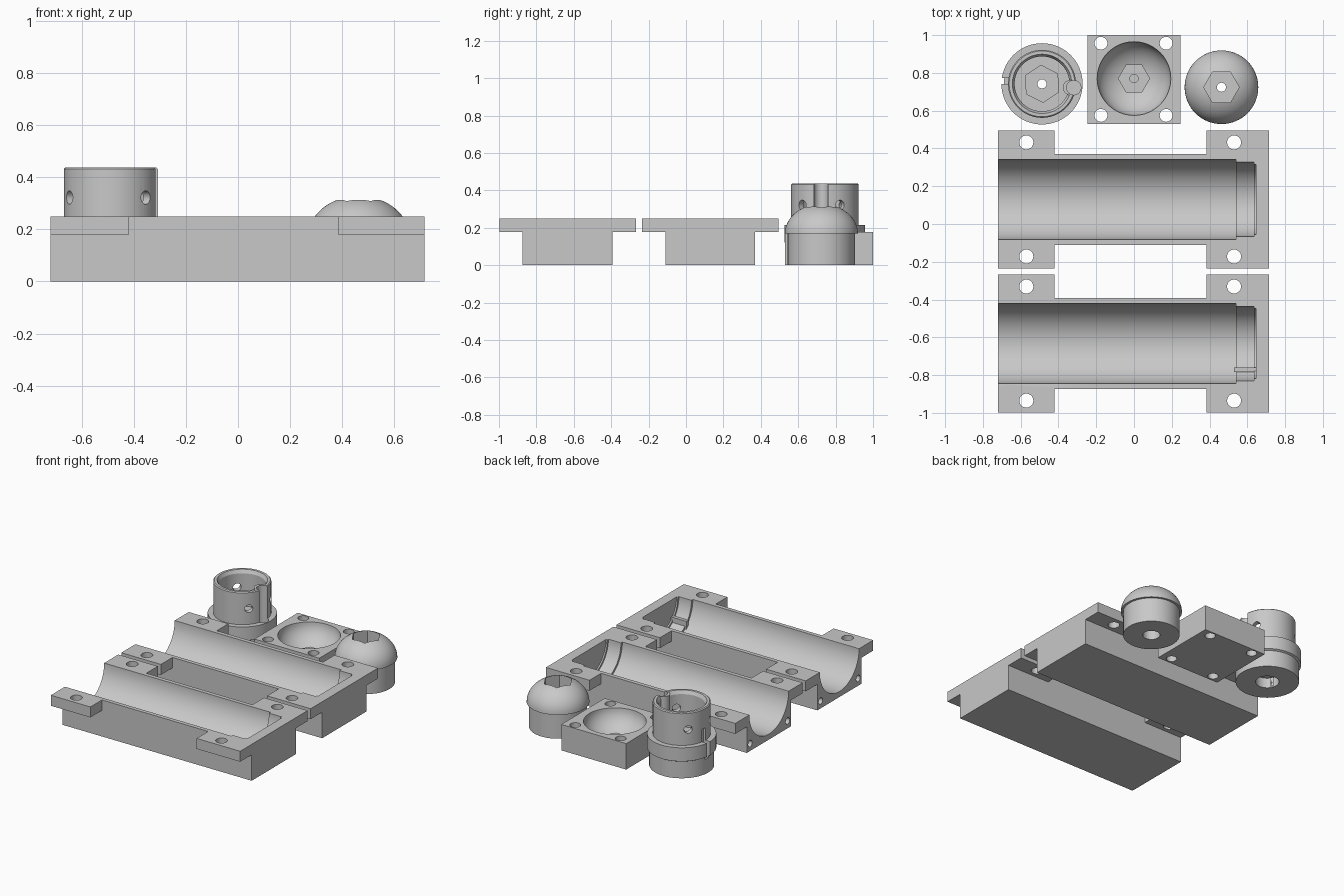
import bpy, bmesh, math
from mathutils import Matrix, Vector

if "Cube" in bpy.data.objects:
    bpy.data.objects.remove(bpy.data.objects["Cube"])

grey = bpy.data.materials.new("light grey")
grey.diffuse_color = (0.58, 0.58, 0.58, 1)
grey.use_nodes = True
grey.node_tree.nodes["Principled BSDF"].inputs["Base Color"].default_value = grey.diffuse_color


def finish(name, bm):
    bmesh.ops.remove_doubles(bm, verts=bm.verts, dist=1e-5)
    bmesh.ops.recalc_face_normals(bm, faces=bm.faces)
    me = bpy.data.meshes.new(name)
    bm.to_mesh(me)
    bm.free()
    me.materials.append(grey)
    ob = bpy.data.objects.new(name, me)
    bpy.context.collection.objects.link(ob)
    return ob


def box(name, x0, x1, y0, y1, z0, z1):
    bm = bmesh.new()
    bmesh.ops.create_cube(bm, size=1)
    for v in bm.verts:
        v.co = Vector(((x0 + x1) / 2 + v.co.x * (x1 - x0),
                       (y0 + y1) / 2 + v.co.y * (y1 - y0),
                       (z0 + z1) / 2 + v.co.z * (z1 - z0)))
    return finish(name, bm)


def rod(name, p0, p1, r, sides=32, turn=0):
    """Cylinder or prism between two points."""
    p0, p1 = Vector(p0), Vector(p1)
    d = p1 - p0
    bm = bmesh.new()
    m = (Matrix.Translation((p0 + p1) / 2)
         @ Vector((0, 0, 1)).rotation_difference(d).to_matrix().to_4x4()
         @ Matrix.Rotation(math.radians(turn), 4, 'Z'))
    bmesh.ops.create_cone(bm, cap_ends=True, segments=sides, radius1=r, radius2=r,
                          depth=d.length, matrix=m)
    return finish(name, bm)


def lathe(name, profile, cx, cy, steps=64):
    """Revolve (radius, height) points about a vertical axis."""
    bm = bmesh.new()
    vs = [bm.verts.new((r, 0, z)) for r, z in profile]
    es = [bm.edges.new(p) for p in zip(vs, vs[1:])]
    bmesh.ops.spin(bm, geom=vs + es, cent=(0, 0, 0), axis=(0, 0, 1),
                   angle=math.tau, steps=steps, use_merge=True)
    bmesh.ops.translate(bm, verts=bm.verts, vec=(cx, cy, 0))
    return finish(name, bm)


def combine(ob, others, op='DIFFERENCE'):
    """Apply booleans, then drop the helper solids."""
    for c in others:
        m = ob.modifiers.new("cut", 'BOOLEAN')
        m.operation, m.object, m.solver = op, c, 'EXACT'
    dg = bpy.context.evaluated_depsgraph_get()
    me = bpy.data.meshes.new_from_object(ob.evaluated_get(dg))
    ob.modifiers.clear()
    ob.data = me
    for c in others:
        bpy.data.objects.remove(c)


def half_shell(name, cy):
    ob = box(name, -0.72, 0.715, cy - 0.24, cy + 0.24, 0, 0.25)
    # bolt flanges at both ends
    combine(ob, [box("flange", x0, x1, cy - 0.365, cy + 0.365, 0.178, 0.25)
                 for x0, x1 in ((-0.72, -0.42), (0.385, 0.715))], 'UNION')
    # trough, narrower seat, shallow end recess
    cuts = [rod("trough", (-0.8, cy, 0.25), (0.54, cy, 0.25), 0.2125, 96),
            rod("seat", (0.45, cy, 0.25), (0.635, cy, 0.25), 0.197, 96),
            rod("recess", (0.5, cy, 0.25), (0.645, cy, 0.25), 0.185, 96)]
    for s in (-1, 1):
        cuts += [rod("bolt", (x, cy + s * 0.302, 0.1), (x, cy + s * 0.302, 0.3), 0.037)
                 for x in (-0.57, 0.53)]
        cuts.append(rod("end_hole", (-0.8, cy + s * 0.203, 0.05),
                        (-0.58, cy + s * 0.203, 0.05), 0.022))
    combine(ob, cuts)
    return ob


half_shell("rear_half_shell", 0.13)
front = half_shell("front_half_shell", -0.633)
combine(front, [box("locating_rib", 0.53, 0.65, -0.783, -0.76, 0.07, 0.135)], 'UNION')

# square block with bowl
block = box("bowl_block", -0.247, 0.245, 0.53, 1.0, 0, 0.178)
arc = [math.radians(a) for a in range(0, 91, 6)]
bowl = [(0.195 * math.cos(a), 0.178 - 0.15 * math.sin(a)) for a in arc[:-1]]
cuts = [lathe("bowl", [(0, 0.25), (0.195, 0.25)] + bowl + [(0, 0.028)], 0, 0.77)]
cuts += [rod("corner", (x, y, -0.1), (x, y, 0.3), 0.034)
         for x in (-0.175, 0.17) for y in (0.575, 0.957)]
combine(block, cuts)
combine(block, [rod("hex_boss", (0, 0.77, 0.015), (0, 0.77, 0.06), 0.085, 6, 90)], 'UNION')
combine(block, [rod("bore", (0, 0.77, 0.012), (0, 0.77, 0.1), 0.022)])

# domed plug with hex pocket
px, py = 0.463, 0.724
dome = [(0.195 * math.cos(a), 0.17 + 0.158 * math.sin(a)) for a in arc[:-1]]
plug = lathe("domed_plug", [(0, 0), (0.18, 0), (0.18, 0.17)] + dome + [(0, 0.328)], px, py)
combine(plug, [rod("hex", (px, py, 0.2), (px, py, 0.4), 0.094, 6, 90),
               rod("bore", (px, py, -0.1), (px, py, 0.3), 0.024),
               rod("counterbore", (px, py, -0.1), (px, py, 0.08), 0.055)])

# stepped cup with collar
cx, cy = -0.487, 0.742
cup = lathe("stepped_cup", [(0, 0), (0.202, 0), (0.202, 0.115), (0.215, 0.122), (0.215, 0.215),
                            (0.18, 0.215), (0.18, 0.432), (0.174, 0.438), (0.157, 0.438),
                            (0.145, 0.415), (0.145, 0.19), (0, 0.19)], cx, cy)
cuts = [rod("hex", (cx, cy, 0.14), (cx, cy, 0.25), 0.098, 6, 3),
        rod("bore", (cx, cy, -0.1), (cx, cy, 0.3), 0.024),
        rod("counterbore", (cx, cy, -0.1), (cx, cy, 0.07), 0.075),
        rod("groove", (cx + 0.168, cy - 0.02, 0.12), (cx + 0.168, cy - 0.02, 0.5), 0.038),
        box("key_slot", cx - 0.25, cx - 0.165, cy, cy + 0.032, 0.1, 0.3)]
for deg in (27, 138):
    d = Vector((math.cos(math.radians(deg)), math.sin(math.radians(deg)), 0)) * 0.3
    c = Vector((cx, cy, 0.322))
    cuts.append(rod("cross_hole", c - d, c + d, 0.026))
# groove wall keeps the cup closed behind the groove
combine(cup, [rod("groove_wall", (cx + 0.15, cy - 0.02, 0.18), (cx + 0.15, cy - 0.02, 0.436), 0.04)],
        'UNION')
combine(cup, cuts)

for ob in bpy.context.collection.objects:
    bpy.ops.object.select_all(action='DESELECT')
    ob.select_set(True)
    bpy.context.view_layer.objects.active = ob
    bpy.ops.object.shade_smooth_by_angle(angle=math.radians(25))
